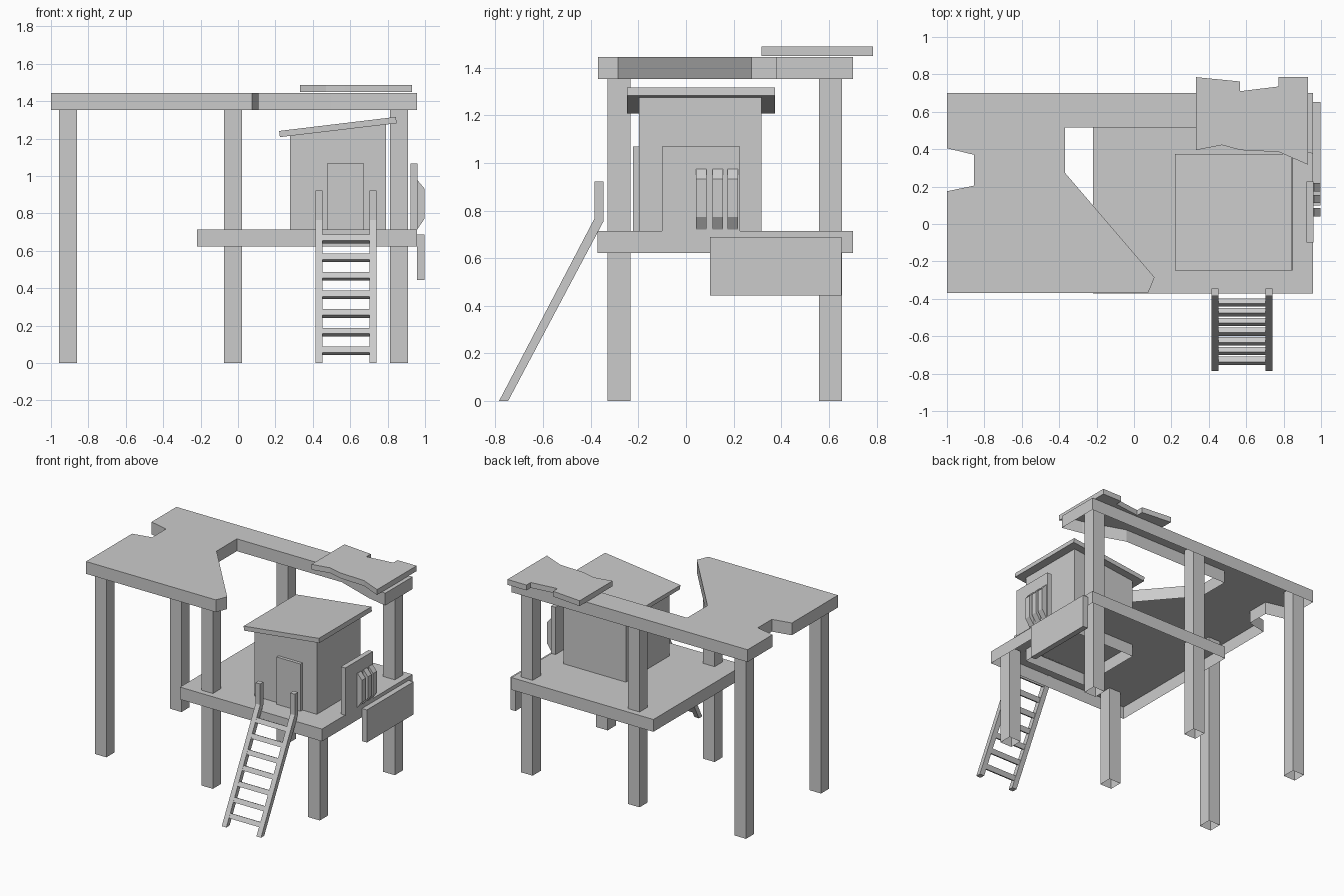
import bpy, bmesh
from mathutils import Vector

if "Cube" in bpy.data.objects:
    bpy.data.objects.remove(bpy.data.objects["Cube"])


def prism(name, profile, axis, lo, hi, open_lo=False, open_hi=False):
    """Extrude a 2D outline along an axis ('x': yz, 'y': xz, 'z': xy), ends optional."""
    def place(p, t):
        a, b = p
        return {'x': (t, a, b), 'y': (a, t, b), 'z': (a, b, t)}[axis]
    bm = bmesh.new()
    bottom = [bm.verts.new(place(p, lo)) for p in profile]
    top = [bm.verts.new(place(p, hi)) for p in profile]
    n = len(profile)
    for i in range(n):
        j = (i + 1) % n
        bm.faces.new((bottom[i], bottom[j], top[j], top[i]))
    ends = [bm.faces.new(bottom), bm.faces.new(top)]
    bmesh.ops.recalc_face_normals(bm, faces=bm.faces)
    drop = [f for f, is_open in zip(ends, (open_lo, open_hi)) if is_open]
    if drop:
        bmesh.ops.delete(bm, geom=drop, context='FACES_ONLY')
    mesh = bpy.data.meshes.new(name)
    bm.to_mesh(mesh)
    bm.free()
    ob = bpy.data.objects.new(name, mesh)
    bpy.context.collection.objects.link(ob)
    return ob


def box(name, x0, x1, y0, y1, z0, z1, **ends):
    return prism(name, [(x0, y0), (x1, y0), (x1, y1), (x0, y1)], 'z', z0, z1, **ends)


# Hollow support posts: the front right one stops under the deck
for col, x in (("left", -0.908), ("middle", -0.026), ("right", 0.860)):
    for row, y in (("front", -0.281), ("back", 0.607)):
        top = 0.708 if (col, row) == ("right", "front") else 1.44
        box(f"{row}_{col}_post", x - 0.048, x + 0.048, y - 0.048, y + 0.048, 0, top,
            open_lo=True, open_hi=True)

# Deck, a shell open underneath
box("deck", -0.22, 0.956, -0.372, 0.70, 0.622, 0.714, open_lo=True)

# Broken upper slab, a shell open underneath
prism("upper_slab", [
    (-1, -0.37), (0.075, -0.37), (0.11, -0.285), (-0.37, 0.275), (-0.37, 0.515),
    (0.50, 0.515), (0.80, 0.41), (0.956, 0.377), (0.956, 0.70), (-1, 0.70),
    (-1, 0.405), (-0.855, 0.37), (-0.855, 0.205), (-1, 0.175)],
    'z', 1.353, 1.445, open_lo=True)

# Ragged sheet lying on the slab
prism("ragged_sheet", [
    (0.332, 0.785), (0.567, 0.762), (0.567, 0.71), (0.772, 0.735), (0.772, 0.785),
    (0.93, 0.785), (0.93, 0.317), (0.775, 0.385), (0.57, 0.395), (0.47, 0.422),
    (0.332, 0.395)], 'z', 1.448, 1.488)

# Hut walls passing through the deck, open below, with sloping roof and door
prism("hut_walls", [(0.277, 1.225), (0.792, 1.285), (0.792, 0.624), (0.277, 0.624)],
      'y', -0.198, 0.316)
hut = bpy.data.objects["hut_walls"]
bm = bmesh.new()
bm.from_mesh(hut.data)
floor = [f for f in bm.faces if f.calc_center_median().z < 0.63]
bmesh.ops.delete(bm, geom=floor, context='FACES_ONLY')
bm.to_mesh(hut.data)
bm.free()
prism("hut_roof", [(0.224, 1.208), (0.848, 1.282), (0.844, 1.316), (0.220, 1.241)],
      'y', -0.248, 0.373)
box("hut_door", 0.475, 0.674, -0.222, -0.19, 0.713, 1.068)

# Ladder rails, bent upright at the top
rail = [(-0.785, 0), (-0.385, 0.765), (-0.385, 0.922), (-0.346, 0.922),
        (-0.346, 0.755), (-0.747, 0)]
for side, x in (("left", 0.415), ("right", 0.702)):
    prism(f"ladder_{side}_rail", rail, 'x', x, x + 0.038)

# Ladder rungs, tilted with the rails
along = Vector((0.40, 0.765)).normalized()
across = Vector((along.y, -along.x))
for i in range(7):
    z = 0.066 + 0.0995 * i
    c = Vector((-0.766 + z * 0.40 / 0.765, z))
    pts = [c + along * (a * 0.018) + across * (b * 0.0155)
           for a, b in ((-1, -1), (1, -1), (1, 1), (-1, 1))]
    prism(f"ladder_rung_{i + 1}", [tuple(p) for p in pts], 'x', 0.445, 0.71)

# Standing side panel with three raised bars
box("side_panel", 0.922, 0.959, -0.10, 0.227, 0.713, 1.068)
bar = [(0.95, 0.72), (0.962, 0.72), (0.998, 0.773), (0.998, 0.932),
       (0.962, 0.975), (0.95, 0.975)]
for i, y in enumerate((0.063, 0.133, 0.196)):
    prism(f"panel_bar_{i + 1}", bar, 'y', y - 0.022, y + 0.022)

# Board hung on the deck's right edge
box("side_board", 0.957, 0.998, 0.10, 0.652, 0.444, 0.688)
